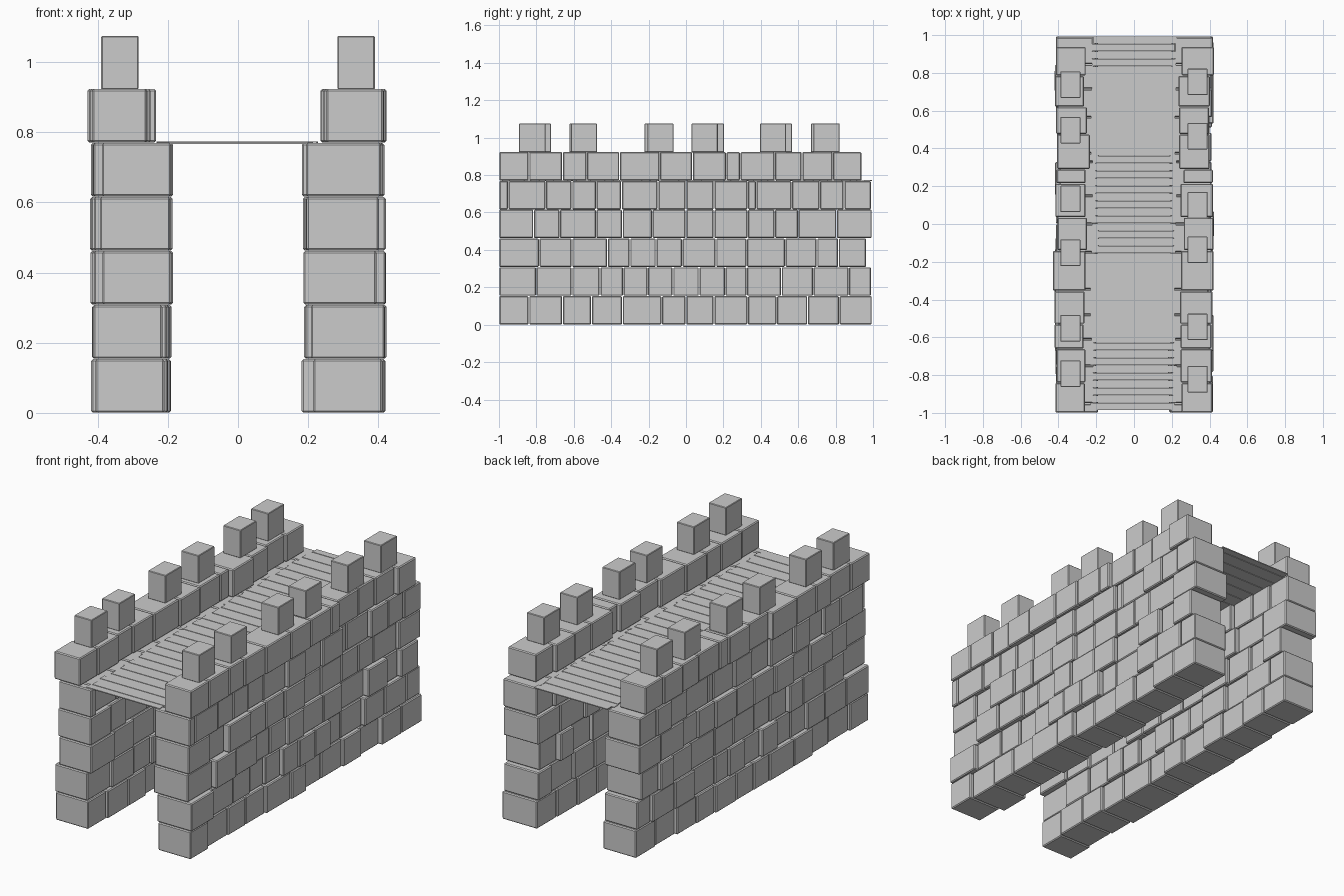
import bpy, bmesh, random
from mathutils import Matrix

if "Cube" in bpy.data.objects:
    bpy.data.objects.remove(bpy.data.objects["Cube"])

random.seed(7)
H = 0.154  # course height

# joint positions along y for each stone course, bottom to top
COURSES = [
    [-1, -.84, -.66, -.505, -.34, -.13, 0, .15, .33, .485, .65, .82, .995],
    [-1, -.80, -.61, -.46, -.335, -.205, -.07, .07, .21, .325, .51, .68, .87, .99],
    [-1, -.785, -.61, -.42, -.30, -.16, -.02, .16, .325, .53, .70, .815, .965],
    [-1, -.815, -.675, -.48, -.34, -.18, 0, .15, .33, .475, .60, .805, .995],
    [-1, -.95, -.75, -.61, -.48, -.345, -.15, 0, .15, .33, .375, .565, .715, .845, .99],
]
PARAPET = [-1, -.84, -.66, -.53, -.355, -.14, .035, .215, .29, .475, .62, .785, .94]
MERLONS = {-1: [.738, .497, .133, -.152, -.552, -.792],
           1: [.752, .465, .10, -.137, -.545, -.822]}


def add_box(bm, lo, hi):
    size = [b - a for a, b in zip(lo, hi)]
    mid = [(a + b) / 2 for a, b in zip(lo, hi)]
    bmesh.ops.create_cube(bm, size=1,
                          matrix=Matrix.Translation(mid) @ Matrix.Diagonal((*size, 1)))


def finish(bm, name, bevel=0):
    mesh = bpy.data.meshes.new(name)
    bm.to_mesh(mesh)
    bm.free()
    obj = bpy.data.objects.new(name, mesh)
    bpy.context.collection.objects.link(obj)
    if bevel:
        mod = obj.modifiers.new("worn_edges", 'BEVEL')
        mod.width = bevel
        mod.segments = 1
    return obj


def add_course(bm, side, joints, z, centre, half, jitter):
    for a, b in zip(joints, joints[1:]):
        c = side * centre + random.uniform(-jitter, jitter)
        w = half + random.uniform(-.004, .007)
        add_box(bm, (c - w, a + .002, z + .001), (c + w, b - .002, z + H - .001))


for side, label in ((-1, "left"), (1, "right")):
    # main wall of staggered stones
    bm = bmesh.new()
    for row, joints in enumerate(COURSES):
        add_course(bm, side, joints, row * H, .303, .101, .015)
    finish(bm, label + "_wall", .005)

    # narrower parapet course
    bm = bmesh.new()
    add_course(bm, side, PARAPET, 5 * H, .33, .08, .014)
    finish(bm, label + "_parapet", .005)

    # merlons
    bm = bmesh.new()
    for y in MERLONS[side]:
        x = side * .337
        add_box(bm, (x - .053, y - .07, 6 * H - .002), (x + .053, y + .07, 1.075))
    finish(bm, label + "_merlons", .003)

# walkway of thin planks
bm = bmesh.new()
count = 50
step = 1.98 / count
for i in range(count):
    y = -.985 + i * step
    dz = .0015 * (i % 2)
    shift = random.uniform(-.008, .008)
    add_box(bm, (-.225 + shift, y, .767 + dz), (.22 + shift, y + step - .0015, .772 + dz))
finish(bm, "walkway_planks")
